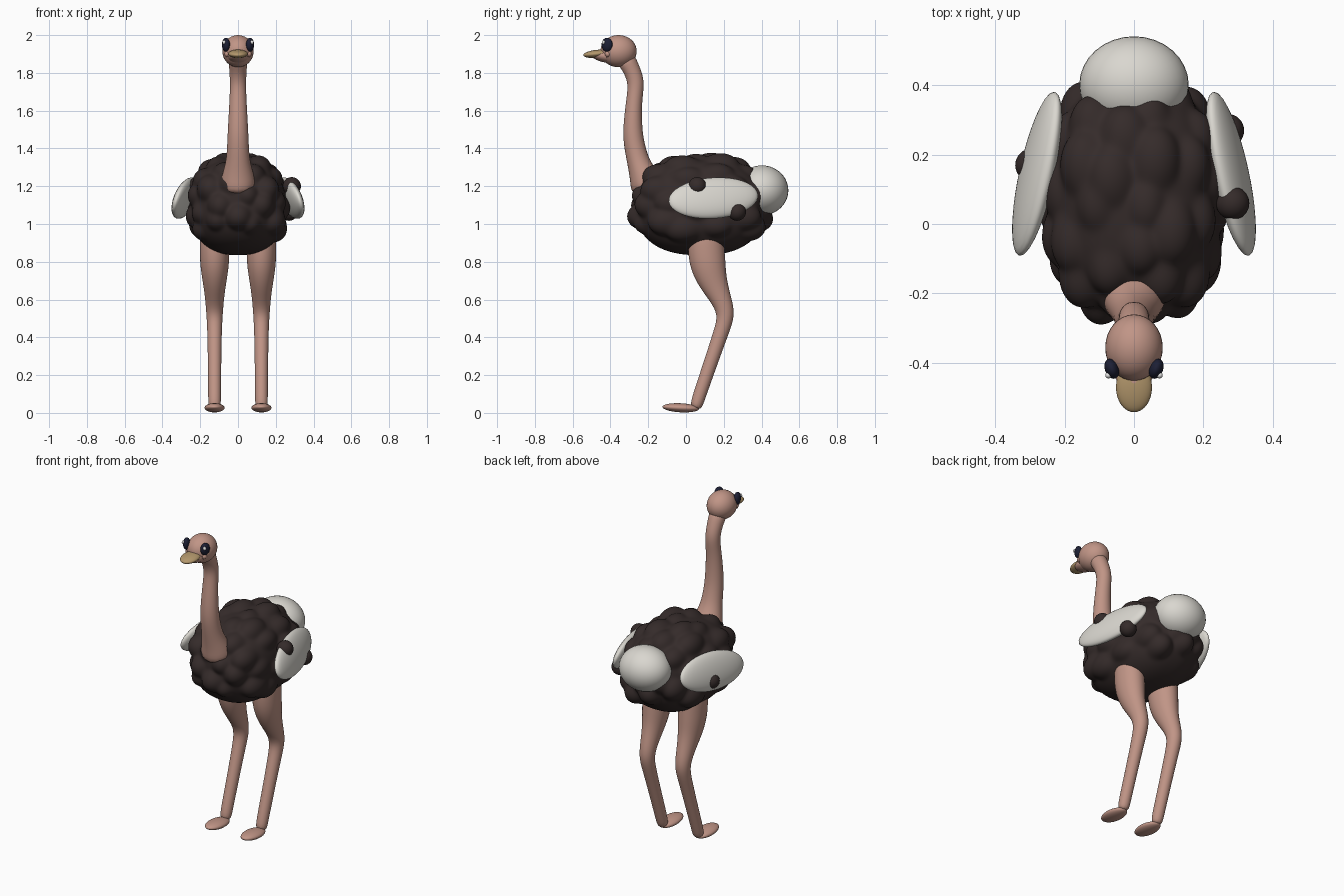
import bpy, bmesh, math, random
from mathutils import Vector, Matrix, Euler

random.seed(4)
if "Cube" in bpy.data.objects:
    bpy.data.objects.remove(bpy.data.objects["Cube"])


def material(name, rgb):
    m = bpy.data.materials.new(name)
    m.use_nodes = True
    m.diffuse_color = (*rgb, 1)
    bsdf = m.node_tree.nodes["Principled BSDF"]
    bsdf.inputs["Base Color"].default_value = (*rgb, 1)
    bsdf.inputs["Roughness"].default_value = 0.7
    return m


SKIN = material("pink_skin", (0.53, 0.30, 0.24))
DARK = material("dark_feathers", (0.035, 0.024, 0.023))
WHITE = material("white_feathers", (0.70, 0.68, 0.63))
BEAK = material("tan_beak", (0.45, 0.31, 0.15))
EYE = material("navy_eye", (0.012, 0.014, 0.035))
GLINT = material("eye_glint", (0.85, 0.85, 0.85))


def finish(name, bm, mat):
    bmesh.ops.recalc_face_normals(bm, faces=bm.faces)
    for f in bm.faces:
        f.smooth = True
    mesh = bpy.data.meshes.new(name)
    bm.to_mesh(mesh)
    bm.free()
    mesh.materials.append(mat)
    ob = bpy.data.objects.new(name, mesh)
    bpy.context.collection.objects.link(ob)
    return ob


def ellipsoid(name, mat, centre, radii, rot=(0, 0, 0)):
    bm = bmesh.new()
    bmesh.ops.create_uvsphere(bm, u_segments=32, v_segments=20, radius=1)
    angles = Euler([math.radians(a) for a in rot])
    bm.transform(Matrix.LocRotScale(Vector(centre), angles, Vector(radii)))
    return finish(name, bm, mat)


def limb(name, mat, x, path, sides=12):
    """Tube through (y, z, half width, half depth) stations."""
    bm = bmesh.new()
    pts = [Vector((x, p[0], p[1])) for p in path]
    rings = []
    for i, p in enumerate(path):
        t = (pts[min(i + 1, len(pts) - 1)] - pts[max(i - 1, 0)]).normalized()
        across = Vector((1, 0, 0))
        depth = t.cross(across)
        ring = []
        for k in range(sides):
            a = math.tau * k / sides
            ring.append(bm.verts.new(pts[i] + 1.04 * (across * p[2] * math.cos(a)
                                                      + depth * p[3] * math.sin(a))))
        rings.append(ring)
    for a, b in zip(rings, rings[1:]):
        for k in range(sides):
            n = (k + 1) % sides
            bm.faces.new((a[k], a[n], b[n], b[k]))
    bm.faces.new(rings[0][::-1])
    bm.faces.new(rings[-1])
    ob = finish(name, bm, mat)
    ob.modifiers.new("rounding", "SUBSURF").levels = 2
    ob.modifiers["rounding"].render_levels = 2
    return ob


# Lumpy feathered body: boxy ellipsoid with rounded lumps, smooth underneath
def body():
    lumps = []
    count = 62
    for i in range(count):
        z = 1 - 2 * (i + 0.5) / count
        a = i * math.pi * (3 - math.sqrt(5))
        if z > -0.55:
            s = math.sqrt(1 - z * z)
            d = Vector((s * math.cos(a), s * math.sin(a), z))
            d += Vector([random.uniform(-0.08, 0.08) for _ in range(3)])
            lumps.append((d.normalized() * 0.86, random.uniform(0.22, 0.29)))
    bm = bmesh.new()
    bmesh.ops.create_icosphere(bm, subdivisions=6, radius=1)
    sharp = 40
    for v in bm.verts:
        d = v.co.normalized()
        total = 1.0
        for c, r in lumps:
            along = c.dot(d)
            inside = r * r - c.length_squared + along * along
            if along > 0 and inside > 0:
                total += math.exp(sharp * (along + math.sqrt(inside) - 1))
        radius = 1 + math.log(total) / sharp
        boxy = sum(abs(q) ** 2.4 for q in d) ** (-1 / 2.4)
        v.co = d * radius * boxy
    bm.transform(Matrix.LocRotScale(Vector((0, 0.075, 1.092)), None,
                                    Vector((0.25, 0.342, 0.257))))
    ob = finish("body", bm, DARK)
    smooth = ob.modifiers.new("soften", "SMOOTH")
    smooth.iterations = 3


body()
ellipsoid("tail", WHITE, (0, 0.402, 1.178), (0.158, 0.14, 0.132))

# Neck and head
limb("neck", SKIN, 0, [
    (-0.195, 1.17, 0.10, 0.10), (-0.222, 1.25, 0.087, 0.077),
    (-0.25, 1.32, 0.066, 0.06), (-0.268, 1.39, 0.058, 0.056),
    (-0.284, 1.48, 0.055, 0.053), (-0.278, 1.62, 0.047, 0.043),
    (-0.268, 1.70, 0.043, 0.042), (-0.265, 1.76, 0.043, 0.045),
    (-0.292, 1.83, 0.046, 0.045), (-0.33, 1.89, 0.055, 0.055)])
ellipsoid("head", SKIN, (0, -0.357, 1.915), (0.083, 0.096, 0.085))
ellipsoid("muzzle", SKIN, (0, -0.425, 1.888), (0.054, 0.08, 0.033), (-10, 0, 0))
ellipsoid("beak", BEAK, (0, -0.472, 1.901), (0.052, 0.072, 0.021), (6, 0, 0))

# Paired parts
for s, side in ((1, "left"), (-1, "right")):
    ellipsoid(side + "_eye", EYE, (s * 0.064, -0.418, 1.949),
              (0.02, 0.03, 0.037), (0, 0, -s * 20))
    ellipsoid(side + "_eye_glint", GLINT, (s * 0.074, -0.437, 1.962),
              (0.009, 0.009, 0.011))
    ellipsoid(side + "_cheek", SKIN, (s * 0.056, -0.414, 1.9), (0.016,) * 3)
    ellipsoid(side + "_wing", WHITE, (s * 0.28, 0.145, 1.137),
              (0.042, 0.243, 0.112), (5, -s * 17, s * 11))
    limb(side + "_leg", SKIN, s * 0.124, [
        (0.105, 1.0, 0.08, 0.09), (0.105, 0.88, 0.079, 0.098),
        (0.115, 0.78, 0.077, 0.096), (0.143, 0.69, 0.062, 0.076),
        (0.182, 0.61, 0.05, 0.056), (0.217, 0.52, 0.043, 0.047),
        (0.187, 0.43, 0.038, 0.04), (0.122, 0.24, 0.035, 0.036),
        (0.063, 0.07, 0.034, 0.035), (0.05, 0.02, 0.032, 0.03)])
    ellipsoid(side + "_foot", SKIN, (s * 0.124, -0.028, 0.027),
              (0.053, 0.097, 0.024), (-3, 0, 0))

# Dark tufts poking through the wings
for i, centre in enumerate(((0.285, 0.06, 1.2), (0.27, 0.27, 1.065),
                            (-0.295, 0.17, 1.09))):
    ellipsoid("wing_tuft_%d" % (i + 1), DARK, centre, (0.048,) * 3)
